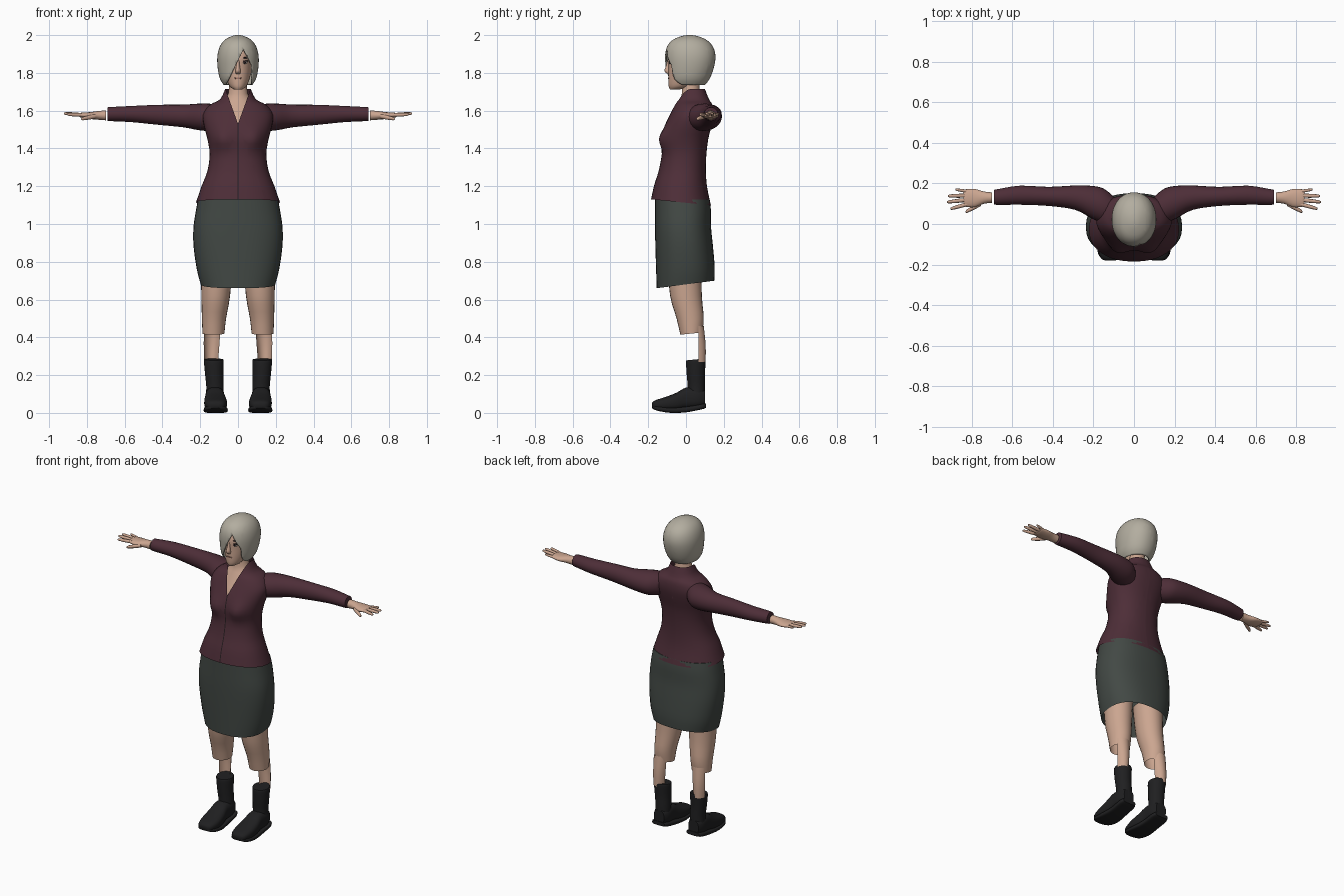
import bpy, bmesh, math
from mathutils import Vector

if "Cube" in bpy.data.objects:
    bpy.data.objects.remove(bpy.data.objects["Cube"], do_unlink=True)


def material(name, r, g, b):
    m = bpy.data.materials.new(name)
    m.use_nodes = True
    m.diffuse_color = (r, g, b, 1)
    shader = m.node_tree.nodes["Principled BSDF"]
    shader.inputs["Base Color"].default_value = (r, g, b, 1)
    shader.inputs["Roughness"].default_value = 0.8
    return m


SKIN = material("skin", 0.60, 0.38, 0.28)
HAIR = material("ash_blonde", 0.45, 0.42, 0.35)
JACKET = material("plum_cloth", 0.075, 0.027, 0.039)
SKIRT = material("grey_green_cloth", 0.055, 0.066, 0.059)
LEATHER = material("black_leather", 0.014, 0.014, 0.015)
DARK = material("dark_line", 0.02, 0.012, 0.014)
LIP = material("lip", 0.36, 0.18, 0.14)
WHITE = material("eye_white", 0.6, 0.57, 0.53)


def blend(p0, p1, p2, p3, t):
    """Catmull-Rom blend of ring values."""
    return [0.5 * (2 * b + (c - a) * t + (2 * a - 5 * b + 4 * c - d) * t * t
                   + (3 * b - a - 3 * c + d) * t ** 3)
            for a, b, c, d in zip(p0, p1, p2, p3)]


def loft(name, mat, rings, axis="z", sides=24, power=1.0, caps=(True, True),
         steps=3, mirror=False):
    """Skin oval rings (x, y, z, radius, radius[, tilt]) set across an axis."""
    rings = [tuple(r) + (0,) * (6 - len(r)) for r in rings]
    full = []
    for i in range(len(rings) - 1):
        prev, nxt = rings[max(i - 1, 0)], rings[min(i + 2, len(rings) - 1)]
        full += [blend(prev, rings[i], rings[i + 1], nxt, s / steps) for s in range(steps)]
    full.append(rings[-1])
    bm = bmesh.new()
    loops = []
    for x, y, z, ra, rb, tilt in full:
        loop = []
        for k in range(sides):
            ang = math.tau * k / sides
            u, v = math.cos(ang), math.sin(ang)
            u = ra * math.copysign(abs(u) ** power, u)
            v = rb * math.copysign(abs(v) ** power, v)
            offset = {"x": (0, u, v), "y": (u, 0, v), "z": (u, v, tilt * v)}[axis]
            loop.append(bm.verts.new(Vector((x, y, z)) + Vector(offset)))
        loops.append(loop)
    for low, high in zip(loops, loops[1:]):
        for k in range(sides):
            j = (k + 1) % sides
            bm.faces.new((low[k], low[j], high[j], high[k]))
    for loop, cap in zip((loops[0], loops[-1]), caps):
        if cap:
            bm.faces.new(loop)
    bmesh.ops.recalc_face_normals(bm, faces=bm.faces)
    mesh = bpy.data.meshes.new(name)
    bm.to_mesh(mesh)
    bm.free()
    mesh.materials.append(mat)
    ob = bpy.data.objects.new(name, mesh)
    bpy.context.collection.objects.link(ob)
    if mirror:
        ob.modifiers.new("mirror", "MIRROR")
    bpy.ops.object.select_all(action="DESELECT")
    ob.select_set(True)
    bpy.context.view_layer.objects.active = ob
    bpy.ops.object.shade_smooth_by_angle(angle=math.radians(50))
    return ob


def cut(ob, planes, remove=None, paint=None):
    """Split along planes, then delete or recolour faces by rule."""
    bm = bmesh.new()
    bm.from_mesh(ob.data)
    for point, normal in planes:
        bmesh.ops.bisect_plane(bm, geom=bm.verts[:] + bm.edges[:] + bm.faces[:],
                               plane_co=point, plane_no=normal)
    if paint:
        for f in bm.faces:
            f.material_index = int(paint(f.calc_center_median()))
    if remove:
        doomed = [f for f in bm.faces if remove(f.calc_center_median())]
        bmesh.ops.delete(bm, geom=doomed, context="FACES")
    bm.to_mesh(ob.data)
    bm.free()


def body(z, half, front, back, tilt=0):
    """Ring from half width and front and back limits."""
    return (0, (front + back) / 2, z, half, (back - front) / 2, tilt)


# Jacket body with bust, open V collar and front seam
jacket = loft("jacket_body", JACKET, [
    body(1.115, .222, -.185, .132, -.1), body(1.2, .193, -.168, .112, -.05),
    body(1.28, .162, -.145, .105), body(1.37, .15, -.128, .108),
    body(1.45, .162, -.128, .118), body(1.52, .18, -.112, .135),
    body(1.58, .185, -.085, .145), body(1.63, .15, -.06, .14),
    body(1.66, .095, -.045, .122), body(1.715, .068, -.025, .1)],
    sides=40, power=.9, caps=(False, False))
for v in jacket.data.vertices:
    if v.co.y < 0:
        bump = math.exp(-((abs(v.co.x) - .085) / .05) ** 2 - ((v.co.z - 1.45) / .055) ** 2)
        v.co.y -= .028 * bump
jacket.data.materials.append(DARK)
V_BASE, V_SLOPE = 1.53, .36
v_planes = [((0, 0, V_BASE), (1, 0, -V_SLOPE)), ((0, 0, V_BASE), (1, 0, V_SLOPE))]
seam_planes = [((s * .003, 0, 0), (1, 0, 0)) for s in (-1, 1)]
cut(jacket, v_planes + seam_planes,
    remove=lambda c: c.y < .02 and abs(c.x) < V_SLOPE * (c.z - V_BASE),
    paint=lambda c: c.y < 0 and abs(c.x) < .003)

# Sleeves
loft("sleeve", JACKET, [
    (.1, .075, 1.565, .06, .06), (.15, .09, 1.565, .085, .072), (.21, .108, 1.567, .08, .07),
    (.29, .13, 1.572, .06, .06), (.42, .136, 1.578, .047, .053),
    (.56, .142, 1.582, .047, .043), (.66, .134, 1.582, .04, .038), (.69, .132, 1.582, .036, .036)],
    axis="x", mirror=True)

# Neck and chest under the collar
loft("neck_and_chest", SKIN, [
    body(1.46, .12, -.1, .08), body(1.53, .12, -.098, .1), body(1.59, .12, -.068, .11),
    body(1.64, .09, -.042, .1), body(1.69, .052, -.022, .075), body(1.8, .045, -.02, .07)])

# Skirt
loft("skirt", SKIRT, [
    body(.68, .197, -.155, .15, .13), body(.76, .218, -.158, .152, .06),
    body(.88, .235, -.162, .143), body(.98, .236, -.164, .133),
    body(1.07, .223, -.164, .132), body(1.13, .212, -.164, .125)],
    sides=36, power=.85, caps=(False, True))

# Thighs, ending at open knees
loft("thigh", SKIN, [
    (.13, .028, .42, .058, .058, .1), (.127, .022, .5, .064, .072),
    (.118, 0, .62, .076, .084), (.112, -.01, .8, .085, .09)],
    caps=(False, False), mirror=True)

# Rear calf shells
calf = loft("calf", SKIN, [
    (.142, .052, .27, .038, .052), (.14, .052, .36, .043, .052), (.136, .042, .46, .05, .052)],
    caps=(False, False), mirror=True)
cut(calf, [((0, .066, 0), (0, 1, 0))], remove=lambda c: c.y < .066)

# Boots
loft("boot_shaft", LEATHER, [
    (.123, .055, .06, .047, .045), (.122, .055, .14, .046, .046),
    (.126, .052, .2, .048, .048), (.128, .052, .27, .052, .052, .1), (.128, .052, .283, .05, .05, .1)],
    mirror=True)
loft("boot_foot", LEATHER, [
    (.118, -.18, .04, .025, .012), (.118, -.165, .042, .047, .024), (.118, -.11, .048, .06, .036),
    (.12, -.05, .06, .058, .047), (.122, 0, .078, .05, .056), (.122, .06, .08, .05, .054),
    (.122, .1, .078, .036, .042)], axis="y", power=.75, mirror=True)
loft("boot_sole", LEATHER, [
    (.118, -.178, .03, .03, .008), (.118, -.15, .023, .058, .012), (.118, -.08, .014, .064, .014),
    (.12, 0, .018, .056, .015), (.122, .08, .032, .054, .014), (.122, .105, .038, .044, .012)],
    axis="y", power=.5, mirror=True)

# Hands: palm, four fingers and thumb
loft("palm", SKIN, [
    (.7, .13, 1.575, .026, .026), (.74, .13, 1.575, .03, .023), (.785, .128, 1.574, .045, .018),
    (.83, .128, 1.576, .043, .013), (.84, .128, 1.576, .038, .009)], axis="x", mirror=True)


def digit(name, start, end, radius):
    a, b = Vector(start), Vector(end)
    rings = [(*a.lerp(b, t), radius * s, radius * s)
             for t, s in ((0, .9), (.4, 1), (.9, .75), (1, .3))]
    loft(name, SKIN, rings, axis="x", sides=10, steps=2, mirror=True)


digit("index_finger", (.82, .098, 1.577), (.905, .075, 1.58), .01)
digit("middle_finger", (.825, .119, 1.578), (.922, .108, 1.585), .01)
digit("ring_finger", (.825, .14, 1.578), (.918, .138, 1.586), .01)
digit("little_finger", (.815, .16, 1.576), (.88, .17, 1.584), .008)
digit("thumb", (.755, .1, 1.57), (.83, .06, 1.556), .012)

# Head and face
loft("head", SKIN, [
    body(1.713, .022, -.085, -.03), body(1.73, .045, -.092, .03), body(1.77, .062, -.094, .07),
    body(1.83, .074, -.093, .1), body(1.89, .078, -.093, .11), body(1.95, .06, -.06, .08)],
    sides=28)
loft("nose", SKIN, [
    (0, -.092, 1.795, .011, .006), (0, -.096, 1.81, .014, .018),
    (0, -.092, 1.84, .009, .013), (0, -.088, 1.87, .007, .008)], sides=12)


def face_plate(name, mat, x, z, y, half, tall, mirror=True):
    """Small oval plate sitting on the face."""
    loft(name, mat, [(x, y - .003, z, half * .8, tall * .8), (x, y, z, half, tall),
                     (x, y + .005, z, half, tall)],
         axis="y", sides=14, steps=1, mirror=mirror)


face_plate("eye", WHITE, .036, 1.855, -.084, .016, .007)
face_plate("iris", DARK, .035, 1.855, -.0875, .007, .0068)
face_plate("eyelid", DARK, .037, 1.863, -.085, .019, .003)
face_plate("eyebrow", DARK, .037, 1.88, -.085, .021, .003)
face_plate("mouth", LIP, 0, 1.772, -.093, .02, .005, mirror=False)

# Bobbed hair with a side-swept fringe cut around the face
hair = loft("hair", HAIR, [
    body(1.735, .075, -.085, .1), body(1.77, .096, -.101, .126), body(1.83, .108, -.108, .148),
    body(1.89, .109, -.111, .156), body(1.94, .096, -.1, .142), body(1.975, .07, -.07, .108),
    body(1.995, .032, -.022, .06), body(2, .006, .01, .025)],
    sides=40, power=.95, caps=(False, True))
PART = Vector((.03, 0, 1.925))
fringe = Vector((1.98, 0, -1)).normalized()
temple = Vector((-1.9, 0, -1)).normalized()
EDGE = .074
cut(hair, [(PART, fringe), (PART, temple), ((EDGE, 0, 0), (1, 0, 0))],
    remove=lambda c: c.y < -.01 and c.x < EDGE
    and (c - PART).dot(fringe) > 0 and (c - PART).dot(temple) > 0)
shell = hair.modifiers.new("thickness", "SOLIDIFY")
shell.thickness = .008
shell.offset = -1
